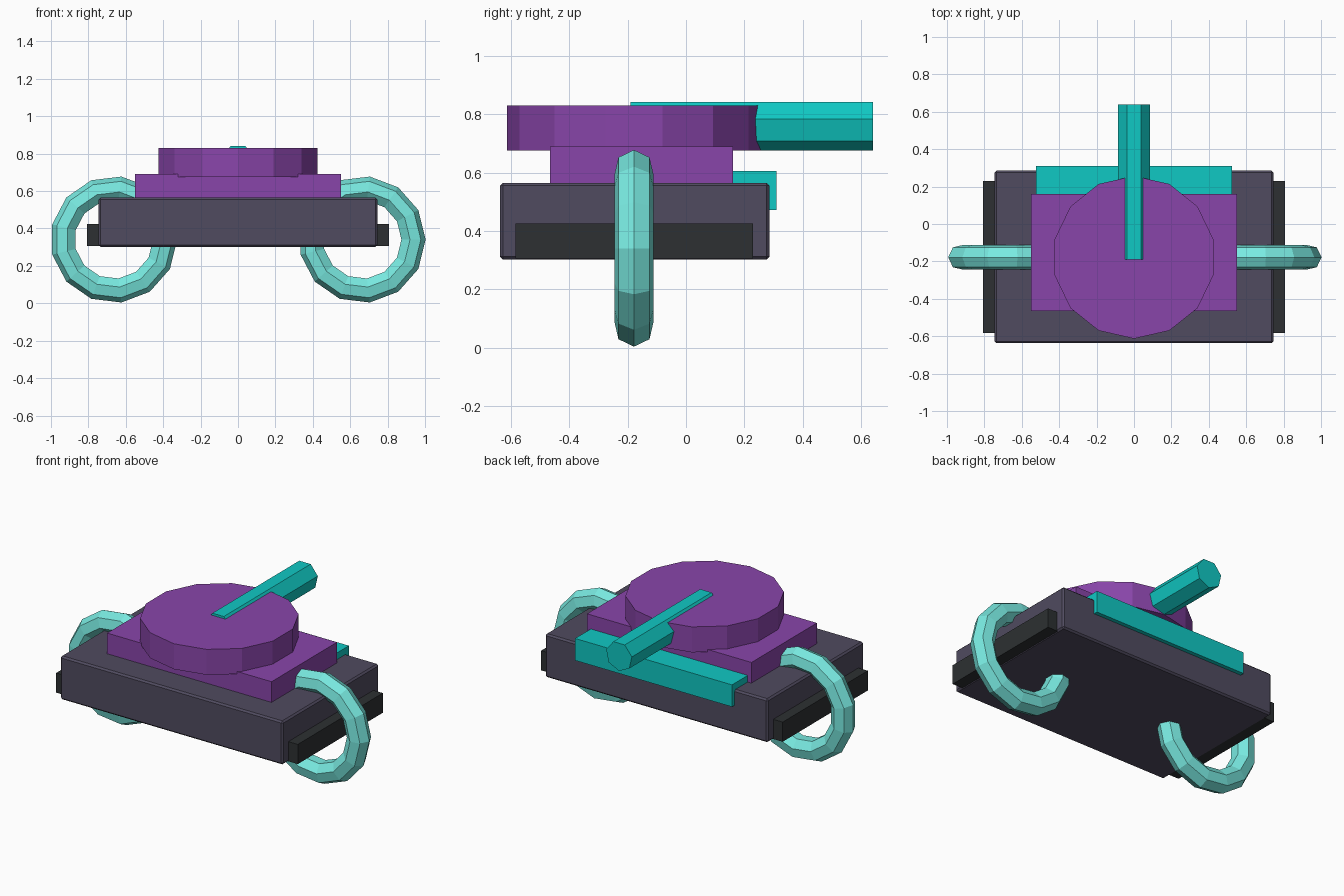
import bpy
from math import radians, pi

if "Cube" in bpy.data.objects:
    bpy.data.objects.remove(bpy.data.objects["Cube"])


def material(name, rgb):
    m = bpy.data.materials.new(name)
    m.diffuse_color = (*rgb, 1)
    m.use_nodes = True
    m.node_tree.nodes["Principled BSDF"].inputs["Base Color"].default_value = m.diffuse_color
    return m


SLATE = material("slate", (0.08, 0.07, 0.115))
DARK = material("dark", (0.026, 0.03, 0.032))
PURPLE = material("purple", (0.25, 0.06, 0.40))
CYAN = material("cyan", (0.005, 0.58, 0.55))
AQUA = material("aqua", (0.19, 0.82, 0.75))


def finish(name, mat):
    o = bpy.context.object
    o.name = name
    o.data.materials.append(mat)
    return o


def box(name, mat, x, y, z):
    """Box from (min, max) pairs per axis."""
    mid = [(a + b) / 2 for a, b in (x, y, z)]
    bpy.ops.mesh.primitive_cube_add(size=1, location=mid)
    o = finish(name, mat)
    o.scale = [b - a for a, b in (x, y, z)]
    bpy.ops.object.transform_apply(location=False, rotation=False, scale=True)
    return o


# Hull with slightly softened edges
hull = box("hull", SLATE, (-0.745, 0.745), (-0.637, 0.285), (0.302, 0.565))
bevel = hull.modifiers.new("edge", 'BEVEL')
bevel.width = 0.01
bevel.segments = 1

# Deck plate and 14-sided turret
box("deck_plate", PURPLE, (-0.55, 0.55), (-0.465, 0.16), (0.55, 0.69))
bpy.ops.mesh.primitive_cylinder_add(vertices=14, radius=0.435, depth=0.154,
                                    location=(0, -0.178, 0.752))
finish("turret", PURPLE)

# Barrel lying along +y, sunk into the turret top
bpy.ops.mesh.primitive_cylinder_add(vertices=7, radius=0.088, depth=0.83,
                                    location=(0, 0.225, 0.763),
                                    rotation=(-pi / 2, 0, pi))
finish("barrel", CYAN)

# Rear bracket: shelf on the hull plus a lip hanging over its edge
box("rear_shelf", CYAN, (-0.525, 0.525), (0.14, 0.31), (0.56, 0.605))
box("rear_lip", CYAN, (-0.525, 0.525), (0.275, 0.31), (0.472, 0.605))

# Side rails and ring-shaped wheels
for side, s in (("left", -1), ("right", 1)):
    box(side + "_rail", DARK, sorted((s * 0.70, s * 0.808)),
        (-0.583, 0.23), (0.306, 0.425))
    bpy.ops.mesh.primitive_torus_add(major_segments=13, minor_segments=7,
                                     major_radius=0.271, minor_radius=0.068,
                                     location=(s * 0.664, -0.178, 0.341),
                                     rotation=(radians(90), 0, 0))
    finish(side + "_ring", AQUA)
